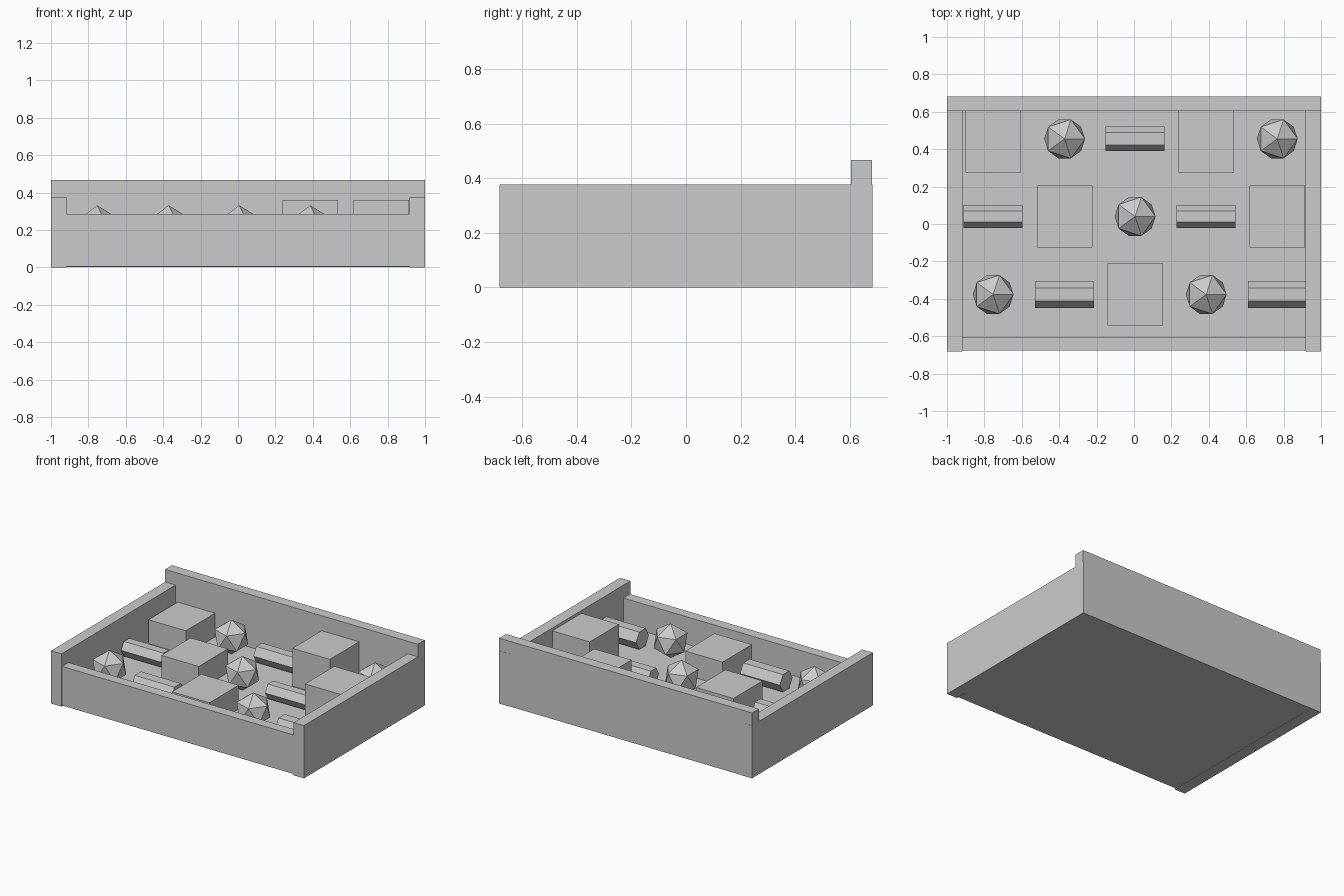
import bpy
import math

cube = bpy.data.objects.get("Cube")
if cube:
    bpy.data.objects.remove(cube, do_unlink=True)

grey = bpy.data.materials.new("light_grey")
grey.use_nodes = True
COLOUR = (0.6, 0.6, 0.6, 1)
grey.diffuse_color = COLOUR
grey.node_tree.nodes["Principled BSDF"].inputs["Base Color"].default_value = COLOUR


def finish(name):
    ob = bpy.context.object
    ob.name = name
    ob.data.materials.append(grey)
    return ob


def box(name, x, y, z):
    """Box given by its (low, high) range on each axis."""
    bpy.ops.mesh.primitive_cube_add(size=1, location=[sum(r) / 2 for r in (x, y, z)])
    ob = finish(name)
    ob.scale = [r[1] - r[0] for r in (x, y, z)]


INNER = 0.918
FLOOR = 0.09

# Tray: floor, two side walls, low front wall and tall back wall
box("tray_floor", (-INNER, INNER), (-0.61, 0.61), (0.003, FLOOR))
box("left_wall", (INNER, 1), (-0.683, 0.683), (0, 0.377))
box("right_wall", (-1, -INNER), (-0.683, 0.683), (0, 0.377))
box("front_wall", (-INNER, INNER), (-0.677, -0.603), (0.006, 0.285))
box("back_wall", (-1, 1), (0.605, 0.682), (0.001, 0.467))

# Five columns and three rows of contents
COLUMNS = [-0.753, -0.371, 0.006, 0.386, 0.766]
ROWS = [-0.377, 0.04, 0.455]
ROD_RADII = [0.072, 0.061, 0.066]


def block(col, row):
    x, y = COLUMNS[col], min(ROWS[row], 0.44)
    top = 0.36 if row > 0 and col > 2 else 0.26
    box("block", (x - 0.148, x + 0.148), (y - 0.165, y + 0.165), (FLOOR, top))


def ball(col, row):
    bpy.ops.mesh.primitive_ico_sphere_add(
        subdivisions=1, radius=0.122, location=(COLUMNS[col], ROWS[row], FLOOR + 0.12))
    finish("faceted_ball")


def rod(col, row):
    # Six-sided rod lying along x, flat side up
    radius = ROD_RADII[row]
    bpy.ops.mesh.primitive_cylinder_add(
        vertices=6, radius=radius, depth=0.315,
        location=(COLUMNS[col], ROWS[row], FLOOR + radius),
        rotation=(0, math.pi / 2, 0))
    finish("hexagonal_rod")


# The three shapes repeat diagonally across the grid
SHAPES = [ball, rod, block]
for row in range(3):
    for col in range(5):
        SHAPES[(col + row) % 3](col, row)
